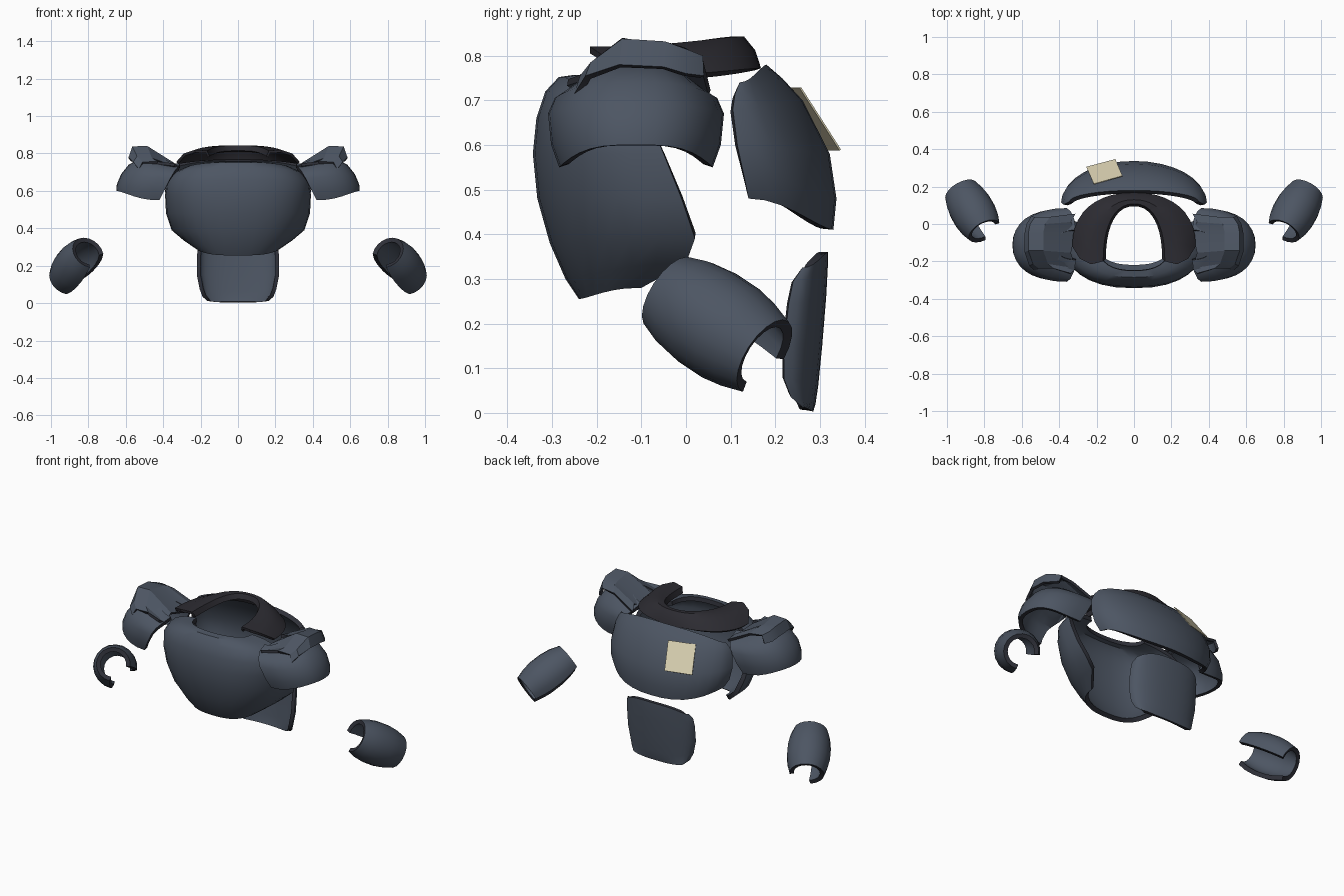
import bpy, bmesh, math
from mathutils import Vector

if "Cube" in bpy.data.objects:
    bpy.data.objects.remove(bpy.data.objects["Cube"])


def material(name, rgb):
    m = bpy.data.materials.new(name)
    m.diffuse_color = (*rgb, 1)
    m.use_nodes = True
    m.node_tree.nodes["Principled BSDF"].inputs["Base Color"].default_value = m.diffuse_color
    return m


STEEL = material("slate armour", (0.074, 0.092, 0.125))
TRIM = material("dark trim", (0.029, 0.031, 0.042))
DARK = material("charcoal collar", (0.026, 0.025, 0.032))
CREAM = material("cream patch", (0.68, 0.62, 0.43))


def shell(name, rows, centre, thick, mats=(STEEL, TRIM), mirror=False, angle=35):
    """Skin a grid of points, face it away from centre and thicken it inward."""
    bm = bmesh.new()
    grid = [[bm.verts.new(p) for p in row] for row in rows]
    for a, b in zip(grid, grid[1:]):
        for i in range(len(a) - 1):
            bm.faces.new((a[i], a[i + 1], b[i + 1], b[i]))
    bm.normal_update()
    c = Vector(centre)
    if sum(f.normal.dot(f.calc_center_median() - c) * f.calc_area() for f in bm.faces) < 0:
        bmesh.ops.reverse_faces(bm, faces=bm.faces[:])
    me = bpy.data.meshes.new(name)
    bm.to_mesh(me)
    bm.free()
    ob = bpy.data.objects.new(name, me)
    bpy.context.collection.objects.link(ob)
    for m in mats:
        me.materials.append(m)
    sol = ob.modifiers.new("thickness", 'SOLIDIFY')
    sol.thickness = thick
    sol.offset = -1
    sol.material_offset_rim = len(mats) - 1
    if mirror:
        ob.modifiers.new("mirror", 'MIRROR').use_mirror_merge = False
    bpy.ops.object.select_all(action='DESELECT')
    ob.select_set(True)
    bpy.context.view_layer.objects.active = ob
    bpy.ops.object.convert(target='MESH')
    bpy.ops.object.shade_smooth_by_angle(angle=math.radians(angle))
    return ob


def arcs(profile, power=1.0, n=16):
    """Rows of half-ovals from (mid z, mid y, half width, end y, end z, corner dip)."""
    rows = []
    for z, ym, w, ye, ze, *dip in profile:
        row = []
        for i in range(n + 1):
            a = math.pi * (i / n - 0.5)
            s, c = abs(math.sin(a)), max(math.cos(a), 0)
            zz = z + (ze - z) * s ** 3 + (dip[0] if dip else 0) * math.sin(2 * a) ** 2
            row.append((math.copysign(s ** power * w, a), ye + (ym - ye) * c ** power, zz))
        rows.append(row)
    return rows


# Chest plate, closing in towards the neck
shell("chest_plate", arcs([
    (.255, -.240, .21, -.10, .280), (.300, -.270, .29, .00, .335),
    (.380, -.305, .355, .02, .390), (.480, -.333, .385, -.01, .480),
    (.580, -.343, .39, -.05, .580), (.660, -.335, .38, -.08, .650),
    (.720, -.315, .34, -.10, .700), (.752, -.285, .26, -.12, .735),
    (.757, -.250, .185, -.13, .748)], .84),
    (0, 0, .5), .025)

# Upper back plate
shell("back_plate", arcs([
    (.410, .330, .35, .14, .480), (.480, .337, .38, .13, .530),
    (.580, .322, .39, .115, .600), (.700, .261, .38, .105, .680),
    (.750, .215, .365, .11, .715), (.780, .180, .345, .12, .740)]),
    (0, 0, .5), .025)

# Lower back plate
shell("lower_back_plate", arcs([
    (.003, .285, .165, .262, .012), (.020, .290, .19, .235, .035),
    (.060, .296, .205, .22, .075), (.150, .305, .22, .22, .150),
    (.260, .314, .22, .23, .245), (.335, .318, .215, .24, .295),
    (.360, .318, .20, .26, .325)], .9),
    (0, 0, .2), .02)

# Horseshoe collar, open at the front
shell("collar", arcs([
    (.815, .095, .150, -.185, .785), (.843, .108, .165, -.20, .815),
    (.843, .130, .23, -.215, .820), (.812, .155, .29, -.185, .800),
    (.772, .168, .33, -.12, .755)], .88, 20),
    (0, -.05, .3), .015, (DARK,))

# Shoulder pads: the same arcs turned to face sideways
pad = arcs([
    (.600, .650, .172, .42, .550), (.635, .648, .190, .395, .600),
    (.690, .625, .197, .36, .670), (.740, .585, .182, .34, .705),
    (.775, .520, .140, .32, .730), (.782, .420, .080, .31, .745)], .88)
shell("shoulder_pads", [[(y, x - .112, z) for x, y, z in row] for row in pad],
      (.40, -.11, .6), .022, mirror=True)

# Creased flaps over the shoulders: (y, top z, lip z, lip x)
ribs = [(-.25, .755, .715, .53), (-.225, .785, .755, .56), (-.15, .838, .780, .585),
        (-.05, .832, .775, .585), (.00, .815, .760, .575), (.04, .800, .755, .55)]
flap = [[], [], [], []]
for i, (y, top, lip, x) in enumerate(ribs):
    crease = .012 * (-1) ** i
    flap[0].append((x, y, lip))
    flap[1].append((x - .02, y * .95, top))
    flap[2].append((x - .10, y * .95, top - .004 + crease * .5))
    flap[3].append((.325 + crease, -.11 + (y + .11) * 1.1, .735 + crease))
shell("shoulder_flaps", flap, (.45, -.1, .6), .015, mirror=True, angle=20)

# Forearm guards: barrel-shaped tubes with an open lower inner quarter
axis = Vector((-.433, .75, -.5))
right = Vector((.866, .5, 0))
up = right.cross(axis)
mid = Vector((-.862, .067, .2))
guard = []
for t, r in ((-.140, .092), (-.09, .109), (-.03, .118), (.04, .118), (.09, .110), (.145, .094)):
    angles = [math.radians(-5 + 265 * i / 14) for i in range(15)]
    guard.append([mid + axis * t + (right * math.cos(a) + up * math.sin(a)) * r for a in angles])
shell("forearm_guards", guard, mid, .024, mirror=True)

# Cream patch on the back plate
shell("back_patch", [[(-.215, .215, .729), (-.062, .258, .729)],
                     [(-.255, .306, .590), (-.100, .347, .590)]],
      (0, 0, .5), .004, (CREAM,))
